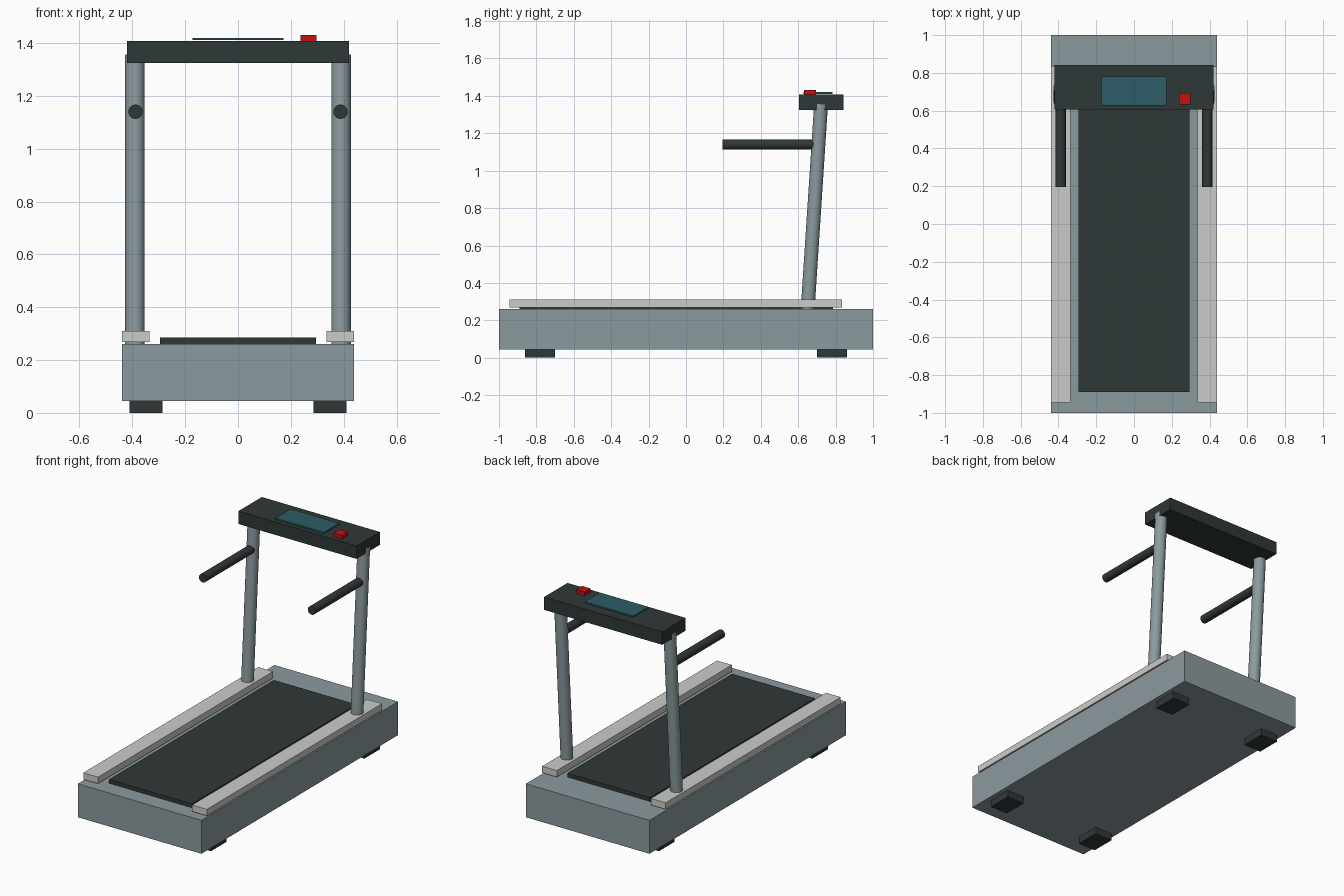
import bpy
import math
from mathutils import Vector

if "Cube" in bpy.data.objects:
    bpy.data.objects.remove(bpy.data.objects["Cube"])


def material(name, rgb):
    m = bpy.data.materials.new(name)
    m.diffuse_color = (*rgb, 1.0)
    m.use_nodes = True
    m.node_tree.nodes["Principled BSDF"].inputs["Base Color"].default_value = m.diffuse_color
    return m


METAL = material("blue grey metal", (0.26, 0.325, 0.345))
RUBBER = material("dark rubber", (0.028, 0.040, 0.038))
LIGHT = material("light grey plastic", (0.60, 0.60, 0.59))
SCREEN = material("teal screen", (0.026, 0.108, 0.135))
RED = material("red plastic", (0.55, 0.005, 0.005))


def box(name, x, y, z, mat):
    """Box from (min, max) ranges on each axis."""
    bpy.ops.mesh.primitive_cube_add(
        size=1, location=[(a + b) / 2 for a, b in (x, y, z)])
    ob = bpy.context.object
    ob.name = name
    ob.scale = [b - a for a, b in (x, y, z)]
    bpy.ops.object.transform_apply(location=False, rotation=False, scale=True)
    ob.data.materials.append(mat)
    return ob


def rod(name, start, end, radius, mat):
    """Smooth cylinder between two points."""
    a, b = Vector(start), Vector(end)
    bpy.ops.mesh.primitive_cylinder_add(
        vertices=32, radius=radius, depth=(b - a).length, location=(a + b) / 2,
        rotation=(b - a).to_track_quat('Z', 'Y').to_euler())
    ob = bpy.context.object
    ob.name = name
    ob.data.materials.append(mat)
    bpy.ops.object.shade_smooth_by_angle(angle=math.radians(40))
    return ob


# Deck and running belt
box("base_deck", (-0.44, 0.44), (-1, 1), (0.045, 0.26), METAL)
box("running_belt", (-0.295, 0.295), (-0.89, 0.785), (0.255, 0.285), RUBBER)

for side, s in (("left", -1), ("right", 1)):
    # Feet under the deck corners
    for end, y in (("front", -0.78), ("back", 0.78)):
        box(f"{end}_{side}_foot", sorted((s * 0.285, s * 0.41)),
            (y - 0.08, y + 0.08), (0, 0.045), RUBBER)
    # Foot rail, floating slightly above the deck
    box(f"{side}_foot_rail", sorted((s * 0.335, s * 0.44)),
        (-0.945, 0.835), (0.268, 0.31), LIGHT)
    # Leaning upright and handlebar
    rod(f"{side}_upright", (s * 0.39, 0.65, 0.25), (s * 0.39, 0.722, 1.355),
        0.037, METAL)
    rod(f"{side}_handlebar", (s * 0.388, 0.195, 1.14), (s * 0.388, 0.70, 1.14),
        0.027, RUBBER)

# Console with display and stop button
box("console", (-0.42, 0.42), (0.605, 0.842), (1.324, 1.407), RUBBER)
box("display_screen", (-0.172, 0.172), (0.628, 0.782), (1.411, 1.42), SCREEN)
box("stop_button", (0.237, 0.298), (0.632, 0.694), (1.406, 1.431), RED)
